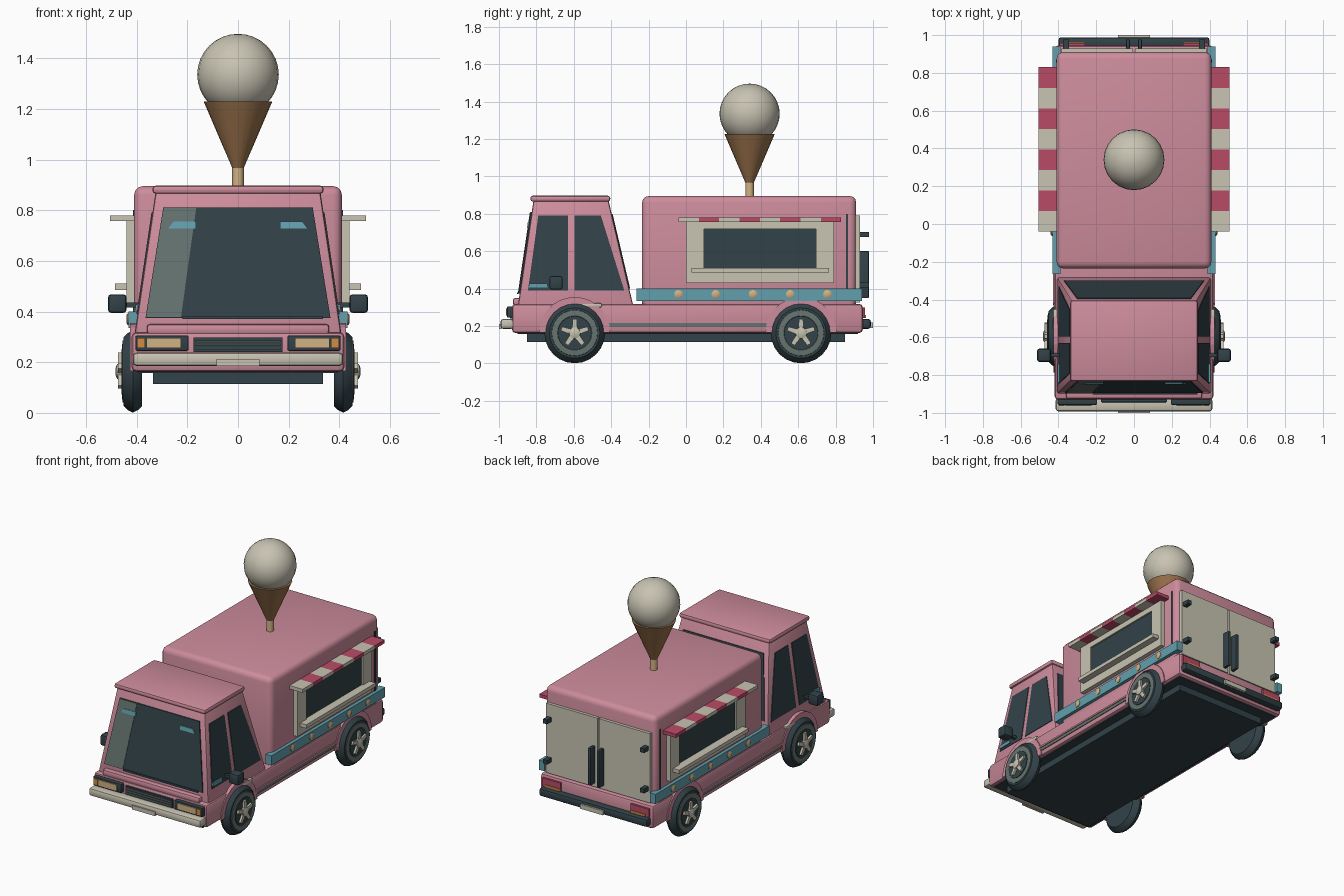
import bpy, bmesh, math
from mathutils import Vector, Matrix

old = bpy.data.objects.get("Cube")
if old:
    bpy.data.objects.remove(old, do_unlink=True)


def material(name, r, g, b):
    lin = [((c / 255 + 0.055) / 1.055) ** 2.4 for c in (r, g, b)] + [1]
    m = bpy.data.materials.new(name)
    m.use_nodes = True
    m.diffuse_color = lin
    m.node_tree.nodes["Principled BSDF"].inputs["Base Color"].default_value = lin
    return m


PINK = material("pink paint", 205, 140, 156)
CREAM = material("cream", 200, 195, 178)
CRIMSON = material("crimson", 185, 75, 102)
BLUE = material("blue trim", 98, 160, 175)
DARK = material("dark slate", 50, 66, 72)
BROWN = material("wafer brown", 152, 112, 74)
TAN = material("warm lamp", 208, 178, 132)
GREY = material("grey green", 102, 116, 112)
ORANGE = material("amber", 205, 140, 72)


def finish(name, bm, mat, smooth=False, bevel=0, segments=2):
    bmesh.ops.recalc_face_normals(bm, faces=bm.faces)
    if bevel:
        bmesh.ops.bevel(bm, geom=bm.edges[:], offset=bevel, segments=segments,
                        profile=0.5, affect='EDGES', clamp_overlap=True)
    me = bpy.data.meshes.new(name)
    bm.to_mesh(me)
    bm.free()
    me.materials.append(mat)
    if smooth or bevel:
        me.polygons.foreach_set("use_smooth", [True] * len(me.polygons))
        me.set_sharp_from_angle(angle=math.radians(35))
    ob = bpy.data.objects.new(name, me)
    bpy.context.collection.objects.link(ob)
    return ob


def box(name, mat, x, y, z, bevel=0, segments=2):
    """Box from (min, max) pairs."""
    bm = bmesh.new()
    bmesh.ops.create_cube(bm, size=1)
    for v in bm.verts:
        v.co = [p[0] + (c + 0.5) * (p[1] - p[0]) for c, p in zip(v.co, (x, y, z))]
    return finish(name, bm, mat, False, bevel, segments)


def sides(name, mat, x, y, z, bevel=0):
    for s, tag in ((1, "left_"), (-1, "right_")):
        box(tag + name, mat, sorted((s * x[0], s * x[1])), y, z, bevel)


def prism(name, mat, pts, offset, bevel=0):
    """Extrude a flat polygon by an offset vector."""
    bm = bmesh.new()
    face = bm.faces.new([bm.verts.new(p) for p in pts])
    ext = bmesh.ops.extrude_face_region(bm, geom=[face])["geom"]
    for v in ext:
        if isinstance(v, bmesh.types.BMVert):
            v.co += Vector(offset)
    return finish(name, bm, mat, False, bevel)


def lathe_x(name, mat, profile, centre, s=1, n=24):
    """Turn (radius, x) points around an axis along x."""
    bm = bmesh.new()
    rings = []
    for r, x in profile:
        rings.append([bm.verts.new((centre[0] + s * x, centre[1] + r * math.cos(a), centre[2] + r * math.sin(a)))
                      for a in (2 * math.pi * i / n for i in range(n))])
    for a, b in zip(rings, rings[1:]):
        for i in range(n):
            bm.faces.new((a[i], a[i - 1], b[i - 1], b[i]))
    bm.faces.new(rings[0])
    bm.faces.new(rings[-1])
    return finish(name, bm, mat, True)


def cone(name, mat, y, z0, z1, r0, r1, n=24):
    bm = bmesh.new()
    bmesh.ops.create_cone(bm, cap_ends=True, segments=n, radius1=r0, radius2=r1, depth=z1 - z0,
                          matrix=Matrix.Translation((0, y, (z0 + z1) / 2)))
    return finish(name, bm, mat, True)


# Main body
box("chassis", DARK, (-0.335, 0.335), (-0.85, 0.85), (0.115, 0.18))
box("lower_body", PINK, (-0.42, 0.42), (-0.93, 0.945), (0.163, 0.318), 0.018)
box("underside_plate", DARK, (-0.395, 0.395), (-0.9, 0.92), (0.158, 0.166))
box("cargo_box", PINK, (-0.41, 0.41), (-0.235, 0.91), (0.2, 0.895), 0.035, 3)
box("hood_ledge", PINK, (-0.36, 0.36), (-0.925, -0.87), (0.31, 0.35), 0.012)

# Cab, tapering towards the roof
Z0, Z1 = 0.3, 0.875


def cab_x(z):
    return 0.41 + (0.325 - 0.41) * (z - Z0) / (Z1 - Z0)


def cab_front(z):
    return -0.9 + (-0.815 + 0.9) * (z - Z0) / (Z1 - Z0)


def cab_back(z):
    return -0.28 + (-0.415 + 0.28) * (z - Z0) / (Z1 - Z0)


bm = bmesh.new()
bmesh.ops.create_cube(bm, size=2)
for v in bm.verts:
    z = Z1 if v.co.z > 0 else Z0
    v.co = (v.co.x * cab_x(z), cab_front(z) if v.co.y < 0 else cab_back(z), z)
finish("cab", bm, PINK, False, 0.012)
box("cab_roof", PINK, (-0.338, 0.338), (-0.832, -0.405), (0.865, 0.897), 0.013)


def front_pane(name, mat, pts, out):
    prism(name, mat, [(x, cab_front(z) - out, z) for x, z in pts], (0, 0.008, 0))


front_pane("windshield", DARK, [(-0.365, 0.375), (0.365, 0.375), (0.295, 0.81), (-0.295, 0.81)], 0.007)
front_pane("windshield_light_band", GREY, [(-0.363, 0.378), (-0.225, 0.378), (-0.165, 0.808), (-0.294, 0.808)], 0.01)
front_pane("wiper", DARK, [(-0.22, 0.37), (0.335, 0.37), (0.335, 0.38), (-0.22, 0.38)], 0.014)
for s in (1, -1):
    front_pane("sun_visor", BLUE, [(s * 0.165, 0.755), (s * 0.255, 0.755), (s * 0.275, 0.728), (s * 0.165, 0.728)], 0.013)
prism("rear_cab_window", DARK, [(x, cab_back(z) + 0.005, z) for x, z in
      ((-0.37, 0.4), (0.37, 0.4), (0.3, 0.8), (-0.3, 0.8))], (0, -0.008, 0))
for s, tag in ((1, "left_"), (-1, "right_")):
    for name, pts in (("front_window", ((-0.79, 0.79), (-0.63, 0.79), (-0.63, 0.39), (-0.845, 0.39))),
                      ("rear_window", ((-0.595, 0.79), (-0.455, 0.79), (-0.33, 0.39), (-0.595, 0.39)))):
        prism(tag + name, DARK, [(s * (cab_x(z) + 0.004), y, z) for y, z in pts], (-s * 0.008, 0, 0))

# Mirrors, handles and side trim
sides("mirror", DARK, (0.44, 0.513), (-0.73, -0.66), (0.395, 0.468), 0.012)
sides("mirror_stem", DARK, (0.38, 0.45), (-0.705, -0.685), (0.415, 0.435))
sides("window_sill_trim", BLUE, (0.385, 0.405), (-0.84, -0.74), (0.405, 0.428))
sides("door_handle", CREAM, (0.39, 0.428), (-0.56, -0.45), (0.3, 0.322), 0.006)
sides("sill_trim", GREY, (0.41, 0.425), (-0.43, 0.45), (0.195, 0.215))
sides("sill_rail", PINK, (0.41, 0.428), (-0.43, 0.45), (0.217, 0.228))
sides("belt_stripe", BLUE, (0.39, 0.432), (-0.265, 0.94), (0.335, 0.4))
sides("rear_corner_strip", DARK, (0.4, 0.414), (0.855, 0.867), (0.4, 0.8))

# Serving hatch with shelf and striped awning
sides("hatch_frame", CREAM, (0.4, 0.424), (0, 0.79), (0.43, 0.765))
FRAME_X = (0.4, 0.44)
for y in ((0, 0.095), (0.695, 0.79)):
    sides("hatch_post", CREAM, FRAME_X, y, (0.43, 0.765))
sides("hatch_header", CREAM, FRAME_X, (0, 0.79), (0.72, 0.765))
sides("hatch_base", CREAM, FRAME_X, (0, 0.79), (0.43, 0.51))
sides("hatch_glass", DARK, (0.4, 0.43), (0.095, 0.695), (0.51, 0.72))
sides("hatch_shelf", CREAM, (0.4, 0.485), (0.03, 0.765), (0.485, 0.51))
STEP = 0.87 / 8
for i in range(8):
    y = -0.04 + i * STEP
    sides("awning_stripe", CRIMSON if i % 2 else CREAM, (0.4, 0.506), (y, y + STEP), (0.757, 0.78))

# Wheels, fenders and belt lamps
for s, tag in ((1, "left_"), (-1, "right_")):
    for i in range(5):
        lathe_x(tag + "belt_lamp", TAN, [(0.023, -0.01), (0.023, 0.004), (0.014, 0.009)],
                (s * 0.432, -0.04 + 0.199 * i, 0.37), s, 12)
    for y, end in ((-0.595, "front_"), (0.615, "rear_")):
        c = (s * 0.415, y, 0.163)
        arch = [(s * 0.36, y + 0.19 * math.cos(a), 0.165 + 0.19 * math.sin(a))
                for a in (math.pi * k / 14 for k in range(15))]
        prism(tag + end + "fender", PINK, arch, (s * 0.067, 0, 0))
        lathe_x(tag + end + "tyre", DARK, [(0.1, -0.037), (0.135, -0.037), (0.152, -0.02), (0.162, 0),
                                           (0.152, 0.02), (0.135, 0.037), (0.1, 0.037)], c, s)
        lathe_x(tag + end + "rim_ring", GREY, [(0.125, 0.03), (0.122, 0.041), (0.092, 0.043), (0.088, 0.038)], c, s)
        lathe_x(tag + end + "wheel_disc", DARK, [(0.09, 0.03), (0.09, 0.045)], c, s)
        lathe_x(tag + end + "hub_cap", CREAM, [(0.032, 0.04), (0.03, 0.062), (0.015, 0.068)], c, s, 12)
        for k in range(5):
            a = math.pi / 2 + k * math.tau / 5
            d, p = Vector((0, math.cos(a), math.sin(a))), Vector((0, -math.sin(a), math.cos(a)))
            base = Vector(c) + Vector((s * 0.04, 0, 0))
            prism(tag + end + "spoke", CREAM, [base + d * r + p * w for r, w in
                  ((0.01, -0.015), (0.075, -0.011), (0.075, 0.011), (0.01, 0.015))], (s * 0.018, 0, 0))

# Front end
box("front_bumper", CREAM, (-0.415, 0.415), (-0.992, -0.92), (0.185, 0.238), 0.015)
box("front_plate", CREAM, (-0.085, 0.085), (-1.0, -0.985), (0.185, 0.212))
box("grille", DARK, (-0.175, 0.175), (-0.942, -0.92), (0.24, 0.297))
for i in range(3):
    box("grille_slat", GREY, (-0.17, 0.17), (-0.948, -0.935), (0.25 + i * 0.015, 0.256 + i * 0.015))
sides("headlight_frame", DARK, (0.195, 0.405), (-0.957, -0.92), (0.245, 0.305), 0.006)
sides("headlight", TAN, (0.225, 0.362), (-0.963, -0.95), (0.256, 0.295))
sides("turn_signal", ORANGE, (0.368, 0.398), (-0.963, -0.95), (0.256, 0.295))

# Rear end
sides("rear_door", CREAM, (0.006, 0.385), (0.9, 0.93), (0.325, 0.79))
sides("rear_door_handle", DARK, (0.022, 0.042), (0.925, 0.978), (0.35, 0.6), 0.004)
for z in (0.42, 0.69):
    sides("door_hinge", DARK, (0.345, 0.375), (0.92, 0.978), (z - 0.014, z + 0.014))
box("rear_bumper", DARK, (-0.4, 0.4), (0.93, 0.988), (0.185, 0.238), 0.014)
box("rear_plate", CREAM, (-0.085, 0.085), (0.98, 1.0), (0.19, 0.22))
sides("tail_light", CRIMSON, (0.26, 0.395), (0.93, 0.958), (0.242, 0.298))
sides("rear_turn_signal", ORANGE, (0.26, 0.37), (0.93, 0.963), (0.242, 0.258))

# Roof cone
cone("cone_post", TAN, 0.34, 0.88, 0.968, 0.023, 0.023, 12)
cone("wafer_cone", BROWN, 0.34, 0.96, 1.228, 0.02, 0.135)
bm = bmesh.new()
bmesh.ops.create_uvsphere(bm, u_segments=24, v_segments=16, radius=0.161,
                          matrix=Matrix.Translation((0, 0.34, 1.335)))
finish("ice_cream_scoop", bm, CREAM, True)
